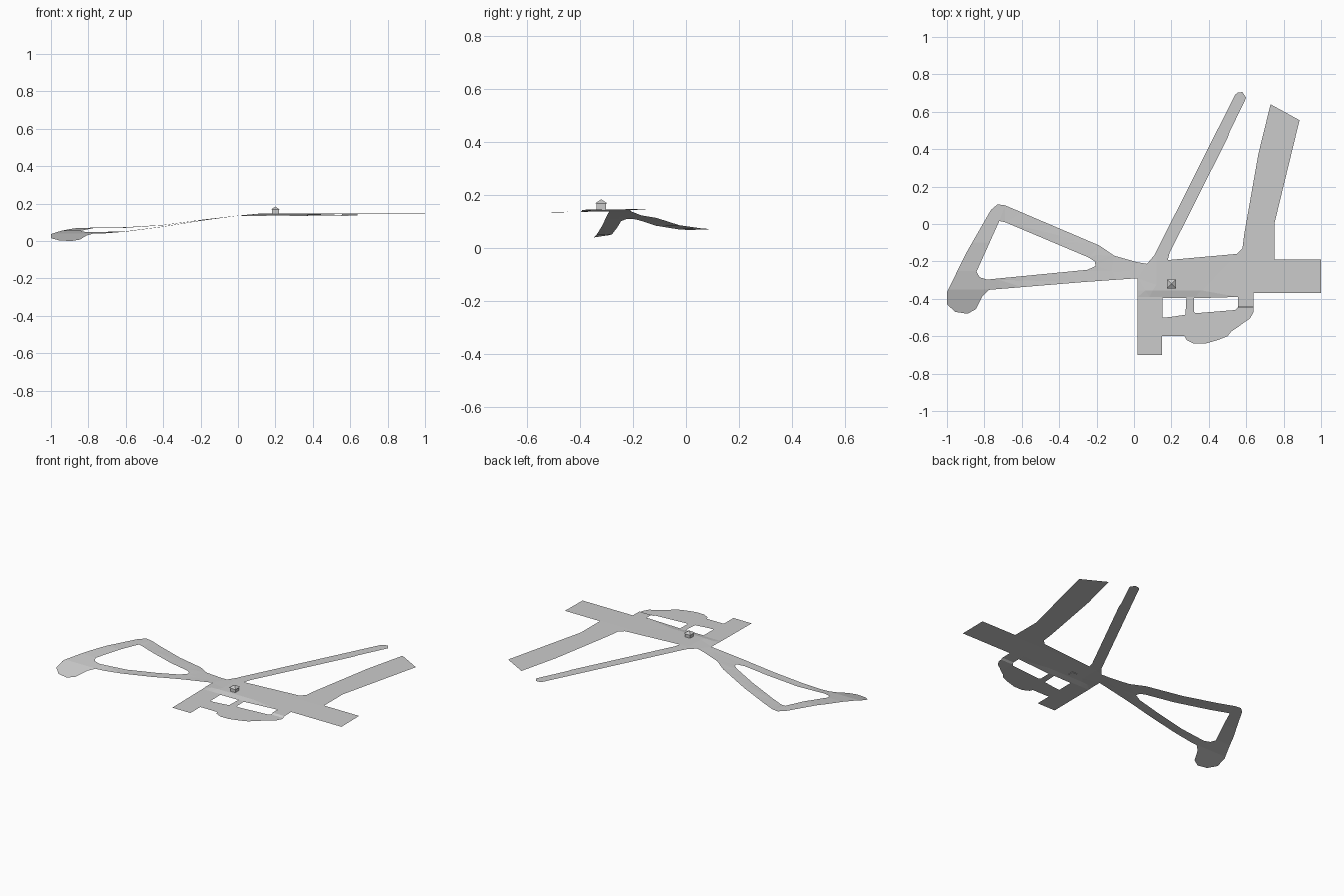
import bpy, bmesh, math
from mathutils import Vector

if "Cube" in bpy.data.objects:
    bpy.data.objects.remove(bpy.data.objects["Cube"])

grey = bpy.data.materials.new("tarmac grey")
grey.diffuse_color = (0.6, 0.6, 0.6, 1)
grey.use_nodes = True
grey.node_tree.nodes["Principled BSDF"].inputs["Base Color"].default_value = grey.diffuse_color


def interp(table, v):
    """Piecewise linear lookup."""
    if v <= table[0][0]:
        return table[0][1]
    for (a, za), (b, zb) in zip(table, table[1:]):
        if v <= b:
            return za + (zb - za) * (v - a) / (b - a)
    return table[-1][1]


def finish(name, bm):
    me = bpy.data.meshes.new(name)
    bm.to_mesh(me)
    bm.free()
    me.materials.append(grey)
    ob = bpy.data.objects.new(name, me)
    bpy.context.collection.objects.link(ob)
    return ob


def sheet(name, outline, holes, height, xcuts=(), ycuts=()):
    """Flat outline with holes, sliced and then draped over a height rule."""
    bm = bmesh.new()
    edges = []
    for loop in [outline] + holes:
        vs = [bm.verts.new((x, y, 0)) for x, y in loop]
        edges += [bm.edges.new((vs[i - 1], vs[i])) for i in range(len(vs))]
    bmesh.ops.triangle_fill(bm, use_beauty=True, use_dissolve=False, edges=edges,
                            normal=Vector((0, 0, 1)))
    planes = [((x, 0, 0), (1, 0, 0)) for x in xcuts] + [((0, y, 0), (0, 1, 0)) for y in ycuts]
    for co, no in planes:
        bmesh.ops.bisect_plane(bm, geom=bm.verts[:] + bm.edges[:] + bm.faces[:],
                               dist=1e-5, plane_co=co, plane_no=no)
    bmesh.ops.triangulate(bm, faces=bm.faces[:])
    bm.normal_update()
    bmesh.ops.reverse_faces(bm, faces=[f for f in bm.faces if f.normal.z < 0])
    for v in bm.verts:
        v.co.z = height(v.co.x, v.co.y)
    return finish(name, bm)


# Sloping west taxi loop
LINK = [(-.48, 0), (-.35, .04), (-.25, .055), (-.1, .069), (.1, .072)]
LOW = [(-.8, .037), (-.6, .05), (-.4, .076), (-.2, .108), (.02, .138)]
UP = [(-.72, .071), (-.6, .074), (-.4, .086), (-.2, .113), (.02, .138)]


def west_height(x, y):
    if x < -.72:
        return interp(LINK, y)
    y_low = interp([(-.75, -.32), (.02, -.26)], x)
    y_up = interp([(-.7, .06), (-.2, -.17), (.02, -.22)], x)
    s = min(1, max(0, (y - y_low) / (y_up - y_low)))
    return interp(LOW, x) * (1 - s) + interp(UP, x) * s


west_outline = [
    (.02, -.29), (-.265, -.31), (-.775, -.352), (-.81, -.385), (-.845, -.455), (-.89, -.48),
    (-.955, -.47), (-1, -.43), (-1, -.365), (-.90, -.16), (-.765, .075), (-.73, .105),
    (-.69, .10), (-.185, -.115), (-.105, -.17), (.02, -.205)]
west_hole = [
    (-.72, .016), (-.69, .01), (-.24, -.18), (-.21, -.20), (-.205, -.225), (-.25, -.245),
    (-.785, -.297), (-.825, -.285), (-.842, -.255)]
sheet("west_taxi_loop", west_outline, [west_hole], west_height,
      [-.72, -.6, -.5, -.4, -.3, -.2, -.1], [-.42, -.35, -.25, -.1])

# Runways, south apron and side road on the plateau
SOUTH = [(-.7, .133), (-.39, .136), (-.355, .144), (-.2, .147)]
CONNECT = [(-.7, .133), (-.45, .136), (-.438, .144), (-.2, .147)]


def east_height(x, y):
    z = interp(CONNECT if x > .554 else SOUTH, y)
    return min(z, interp([(.02, .138), (.12, .147)], x))


east_outline = [
    (.02, -.205), (.07, -.213), (.11, -.165), (.54, .69), (.555, .703), (.58, .705),
    (.60, .675), (.51, .49), (.50, .46), (.19, -.155), (.18, -.193), (.55, -.16),
    (.58, -.13), (.59, -.05), (.665, .375), (.73, .64), (.885, .555), (.75, 0), (.75, -.19),
    (1, -.19), (1, -.37), (.64, -.37), (.64, -.47), (.62, -.505), (.59, -.525), (.55, -.555),
    (.52, -.575), (.50, -.60), (.45, -.62), (.38, -.64), (.32, -.64), (.28, -.62),
    (.27, -.60), (.15, -.60), (.15, -.70), (.02, -.70), (.02, -.29)]
east_holes = [
    [(.152, -.397), (.28, -.395), (.275, -.485), (.19, -.498), (.152, -.50)],
    [(.32, -.397), (.555, -.39), (.555, -.445), (.54, -.46), (.33, -.477), (.32, -.47)]]
sheet("runways_and_apron", east_outline, east_holes, east_height,
      [.12, .554, .64], [-.45, -.438, -.39, -.355, -.2])


# Small hut with a hipped roof
def block(name, r1, r2, z0, z1):
    bm = bmesh.new()
    k = math.sqrt(2)
    bmesh.ops.create_cone(bm, cap_ends=True, segments=4, radius1=r1 * k, radius2=r2 * k,
                          depth=z1 - z0)
    ob = finish(name, bm)
    ob.location = (.2, -.32, (z0 + z1) / 2)
    ob.rotation_euler.z = math.pi / 4


block("hut_walls", .018, .018, .142, .168)
block("hut_roof", .024, 0, .168, .184)
